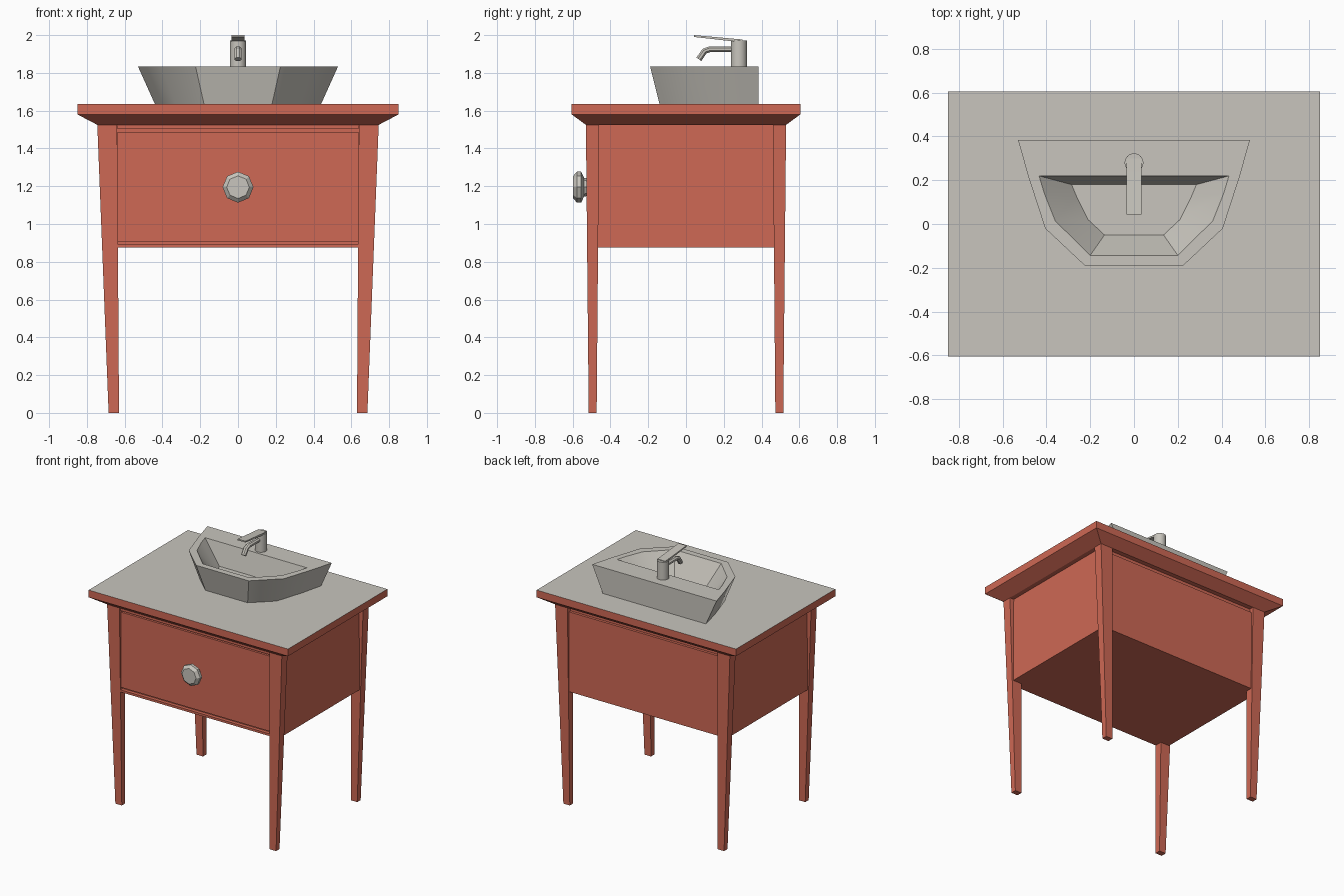
import bpy, bmesh, math
from mathutils import Vector

if "Cube" in bpy.data.objects:
    bpy.data.objects.remove(bpy.data.objects["Cube"])


def material(name, rgb):
    m = bpy.data.materials.new(name)
    m.use_nodes = True
    m.diffuse_color = (*rgb, 1)
    m.node_tree.nodes["Principled BSDF"].inputs["Base Color"].default_value = (*rgb, 1)
    return m


RED = material("red_painted_wood", (0.62, 0.14, 0.09))
STONE = material("pale_grey_stone", (0.58, 0.56, 0.51))


def loft(name, rings, *mats, smooth=None):
    """Skin a stack of matching closed rings and cap both ends."""
    bm = bmesh.new()
    loops = [[bm.verts.new(p) for p in ring] for ring in rings]
    for a, b in zip(loops, loops[1:]):
        for i in range(len(a)):
            j = (i + 1) % len(a)
            bm.faces.new((a[i], a[j], b[j], b[i]))
    bm.faces.new(loops[0])
    bm.faces.new(loops[-1])
    bmesh.ops.recalc_face_normals(bm, faces=bm.faces)
    me = bpy.data.meshes.new(name)
    bm.to_mesh(me)
    bm.free()
    for m in mats:
        me.materials.append(m)
    ob = bpy.data.objects.new(name, me)
    bpy.context.collection.objects.link(ob)
    if smooth:
        bpy.ops.object.select_all(action='DESELECT')
        ob.select_set(True)
        bpy.context.view_layer.objects.active = ob
        bpy.ops.object.shade_smooth_by_angle(angle=math.radians(smooth))
    return ob


def rect(x0, x1, y0, y1, z):
    return [(x0, y0, z), (x1, y0, z), (x1, y1, z), (x0, y1, z)]


def box(name, x, y0, y1, z0, z1, mat=RED):
    return loft(name, [rect(-x, x, y0, y1, z) for z in (z0, z1)], mat)


# Countertop: moulded underside, painted edge, stone top face
top = loft("countertop", [rect(-x, x, -y, y, z) for x, y, z in
           ((0.745, 0.53, 1.525), (0.85, 0.605, 1.58), (0.85, 0.605, 1.635))], RED, STONE)
for f in top.data.polygons:
    f.material_index = int(f.normal.z > 0.9)

# Tapered legs
for sx, side in ((1, "left"), (-1, "right")):
    for sy, end in ((-1, "front"), (1, "back")):
        rings = [rect(0.63, 0.685, 0.473, 0.515, 0), rect(0.64, 0.745, 0.46, 0.53, 1.53)]
        loft(f"{end}_{side}_leg", [[(x * sx, y * sy, z) for x, y, z in r] for r in rings], RED)

# Cabinet with drawer front, rails and back panel
box("cabinet_body", 0.71, -0.495, 0.495, 0.875, 1.525)
box("drawer_front", 0.637, -0.515, -0.49, 0.908, 1.488)
box("lower_rail", 0.637, -0.522, -0.49, 0.875, 0.892)
box("upper_rail", 0.637, -0.522, -0.49, 1.502, 1.525)
box("back_panel", 0.637, 0.49, 0.515, 0.875, 1.49)

# Faceted drawer knob
knob = [(0.045, -0.51), (0.05, -0.54), (0.082, -0.555), (0.082, -0.577), (0.06, -0.597)]
loft("drawer_knob", [[(r * math.sin(k * math.pi / 4), y, 1.195 + r * math.cos(k * math.pi / 4))
                      for k in range(8)] for r, y in knob], STONE)


# Basin: mirrored half outlines, outside up, over the rim and down to the floor
def outline(half, z):
    return [(x, y, z) for x, y in half] + [(-x, y, z) for x, y in reversed(half)]


loft("basin", [
    outline([(0.44, 0.385), (0.40, 0.22), (0.33, 0.0), (0.18, -0.14)], 1.635),
    outline([(0.53, 0.385), (0.484, 0.22), (0.406, -0.02), (0.225, -0.19)], 1.835),
    outline([(0.434, 0.22), (0.41, 0.14), (0.36, 0.014), (0.2, -0.143)], 1.835),
    outline([(0.285, 0.18), (0.26, 0.12), (0.21, 0.02), (0.135, -0.05)], 1.67),
], STONE, smooth=35)

# Tap body
loft("tap_body", [[(0.043 * math.cos(a * math.pi / 12), 0.28 + 0.043 * math.sin(a * math.pi / 12), z)
                   for a in range(24)] for z in (1.83, 1.972)], STONE, smooth=35)

# Tap spout: an eight-sided section swept along a bent path
path = [Vector(p) for p in ((0, 0.26, 1.925), (0, 0.125, 1.925), (0, 0.098, 1.915), (0, 0.068, 1.872))]
rings = []
for i, p in enumerate(path):
    d = (path[min(i + 1, len(path) - 1)] - path[max(i - 1, 0)]).normalized()
    n = d.cross(Vector((1, 0, 0)))
    rings.append([p + Vector((0.02 * math.cos(t), 0, 0)) + n * 0.017 * math.sin(t)
                  for t in (math.pi * (k + 0.5) / 4 for k in range(8))])
loft("tap_spout", rings, STONE)

# Tap lever: a thin tilted blade, with a cap over the body
loft("tap_lever", [[(-0.034, y, z), (0.034, y, z), (0.034, y, z + h), (-0.034, y, z + h)]
                   for y, z, h in ((0.3, 1.965, 0.012), (0.24, 1.968, 0.014), (0.043, 1.99, 0.01))], STONE)
